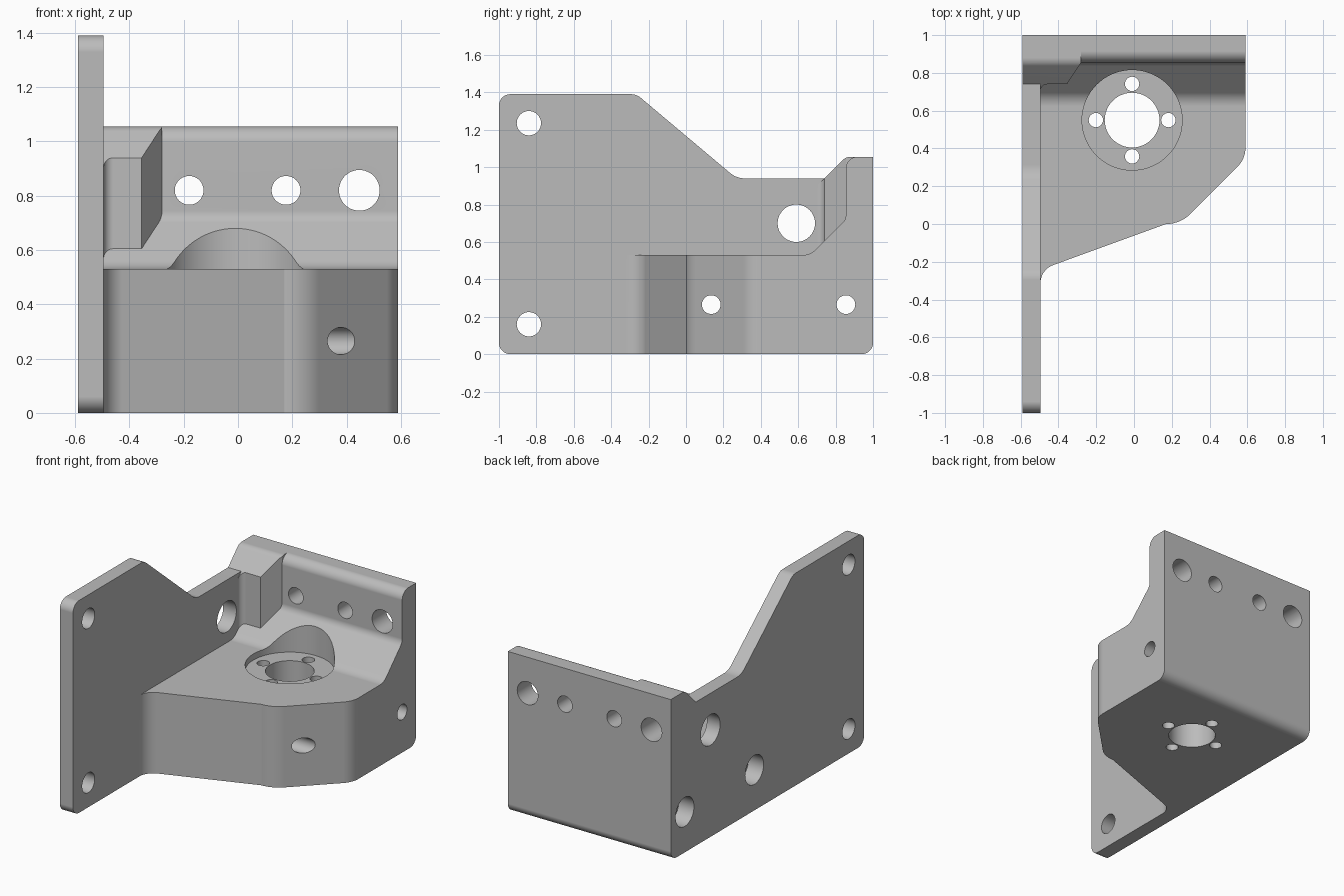
import bpy, bmesh, math
from mathutils import Vector

if "Cube" in bpy.data.objects:
    bpy.data.objects.remove(bpy.data.objects["Cube"], do_unlink=True)

grey = bpy.data.materials.new("light grey metal")
grey.use_nodes = True
colour = (0.5, 0.5, 0.5, 1)
grey.diffuse_color = colour
grey.node_tree.nodes["Principled BSDF"].inputs["Base Color"].default_value = colour


def rounded(corners, steps=7):
    """Polygon outline from (u, v, radius) corners, each rounded by its radius."""
    out = []
    for i, (u, v, r) in enumerate(corners):
        p = Vector((u, v))
        if not r:
            out.append(p)
            continue
        a = (Vector(corners[i - 1][:2]) - p).normalized()
        b = (Vector(corners[(i + 1) % len(corners)][:2]) - p).normalized()
        half = a.angle(b) / 2
        centre = p + (a + b).normalized() * r / math.sin(half)
        start = p + a * r / math.tan(half) - centre
        end = p + b * r / math.tan(half) - centre
        for k in range(steps + 1):
            arm = start.lerp(end, k / steps).normalized() * r
            out.append(centre + arm)
    return out


def place(axis, u, v, w):
    return {"x": (w, u, v), "y": (u, w, v), "z": (u, v, w)}[axis]


def prism(name, outline, axis, lo, hi):
    """Extrude an outline along an axis."""
    bm = bmesh.new()
    rings = [[bm.verts.new(place(axis, p[0], p[1], w)) for p in outline] for w in (lo, hi)]
    n = len(outline)
    for ring in rings:
        bm.faces.new(ring)
    for i in range(n):
        j = (i + 1) % n
        bm.faces.new((rings[0][i], rings[0][j], rings[1][j], rings[1][i]))
    bmesh.ops.recalc_face_normals(bm, faces=bm.faces)
    mesh = bpy.data.meshes.new(name)
    bm.to_mesh(mesh)
    bm.free()
    obj = bpy.data.objects.new(name, mesh)
    bpy.context.collection.objects.link(obj)
    mesh.materials.append(grey)
    return obj


def combine(obj, other, operation):
    """Apply a boolean and discard the second solid."""
    other.hide_render = True
    mod = obj.modifiers.new("combine", "BOOLEAN")
    mod.operation, mod.solver, mod.object = operation, "EXACT", other
    bpy.context.view_layer.objects.active = obj
    bpy.ops.object.modifier_apply(modifier=mod.name)
    bpy.data.objects.remove(other, do_unlink=True)


def drill(obj, axis, u, v, r, lo, hi, sides=48):
    circle = [(u + r * math.cos(math.tau * k / sides), v + r * math.sin(math.tau * k / sides))
              for k in range(sides)]
    combine(obj, prism("drill", circle, axis, lo, hi), "DIFFERENCE")


LEFT, INNER, RIGHT = -0.59, -0.495, 0.59
FLOOR, TOP = 0.53, 1.055

# Tall mounting plate
bracket = prism("bracket", rounded([
    (-1, 0, 0.06), (1, 0, 0.06), (1, TOP, 0), (0.855, TOP, 0.06), (0.74, 0.94, 0),
    (0.27, 0.94, 0.12), (-0.265, 1.39, 0.08), (-1, 1.39, 0.06)]), "x", LEFT, INNER)

# Base and back wall: side profile trimmed to the footprint
body = prism("base_and_wall", rounded([
    (-0.5, 0, 0), (1, 0, 0.06), (1, TOP, 0), (0.855, TOP, 0.06),
    (0.855, 0.72, 0.06), (0.665, FLOOR, 0.1), (-0.5, FLOOR, 0)]), "x", -0.55, RIGHT)
footprint = prism("footprint", rounded([
    (-0.55, 1.2, 0), (-0.55, -0.32, 0), (INNER, -0.32, 0), (INNER, -0.242, 0.1),
    (0.17, 0, 0), (0.245, 0, 0.178), (RIGHT, 0.345, 0.14), (RIGHT, 1.2, 0)]), "z", -0.1, 1.2)
combine(body, footprint, "INTERSECT")

# Thick corner pillar with a sloped top
pillar = prism("corner_pillar", rounded([
    (0.6, 0.4, 0), (0.95, 0.4, 0), (0.95, TOP, 0), (0.855, TOP, 0.06),
    (0.74, 0.94, 0), (0.6, 0.8, 0)]), "x", -0.55, -0.2)
plan = prism("pillar_plan", rounded([
    (-0.55, 0.7, 0), (INNER, 0.7, 0), (INNER, 0.74, 0.035), (-0.355, 0.74, 0),
    (-0.28, 0.855, 0), (-0.28, 0.98, 0), (-0.55, 0.98, 0)]), "z", 0.3, 1.2)
combine(pillar, plan, "INTERSECT")

combine(body, pillar, "UNION")
combine(bracket, body, "UNION")

# Bearing recess with centre bore and four screw holes
cx, cy = -0.01, 0.55
drill(bracket, "z", cx, cy, 0.265, 0.49, 1.2, 72)
drill(bracket, "z", cx, cy, 0.145, -0.1, 0.6)
for dx, dy in ((1, 0), (-1, 0), (0, 1), (0, -1)):
    drill(bracket, "z", cx + 0.192 * dx, cy + 0.192 * dy, 0.038, -0.1, 0.6, 24)

# Plate holes
for y, z, r in ((-0.84, 1.235, 0.065), (-0.84, 0.16, 0.065), (0.59, 0.7, 0.1)):
    drill(bracket, "x", y, z, r, -0.7, -0.45)

# Counterbored cross holes through the base
for y in (0.135, 0.855):
    drill(bracket, "x", y, 0.265, 0.05, -0.7, 0.7)
    drill(bracket, "x", y, 0.265, 0.095, -0.7, -0.48)

# Back wall holes, the one behind the pillar being blind
for x, r, depth in ((-0.18, 0.053, 0.7), (0.177, 0.053, 0.7), (0.447, 0.075, 0.7), (-0.45, 0.075, 0.8)):
    drill(bracket, "y", x, 0.82, r, depth, 1.1)

# Smooth fillets and bores, flat faces kept flat
bpy.ops.object.select_all(action="DESELECT")
bracket.select_set(True)
bpy.context.view_layer.objects.active = bracket
bpy.ops.object.shade_smooth_by_angle(angle=math.radians(25))
flat = bracket.modifiers.new("flat faces", "WEIGHTED_NORMAL")
flat.keep_sharp = True
